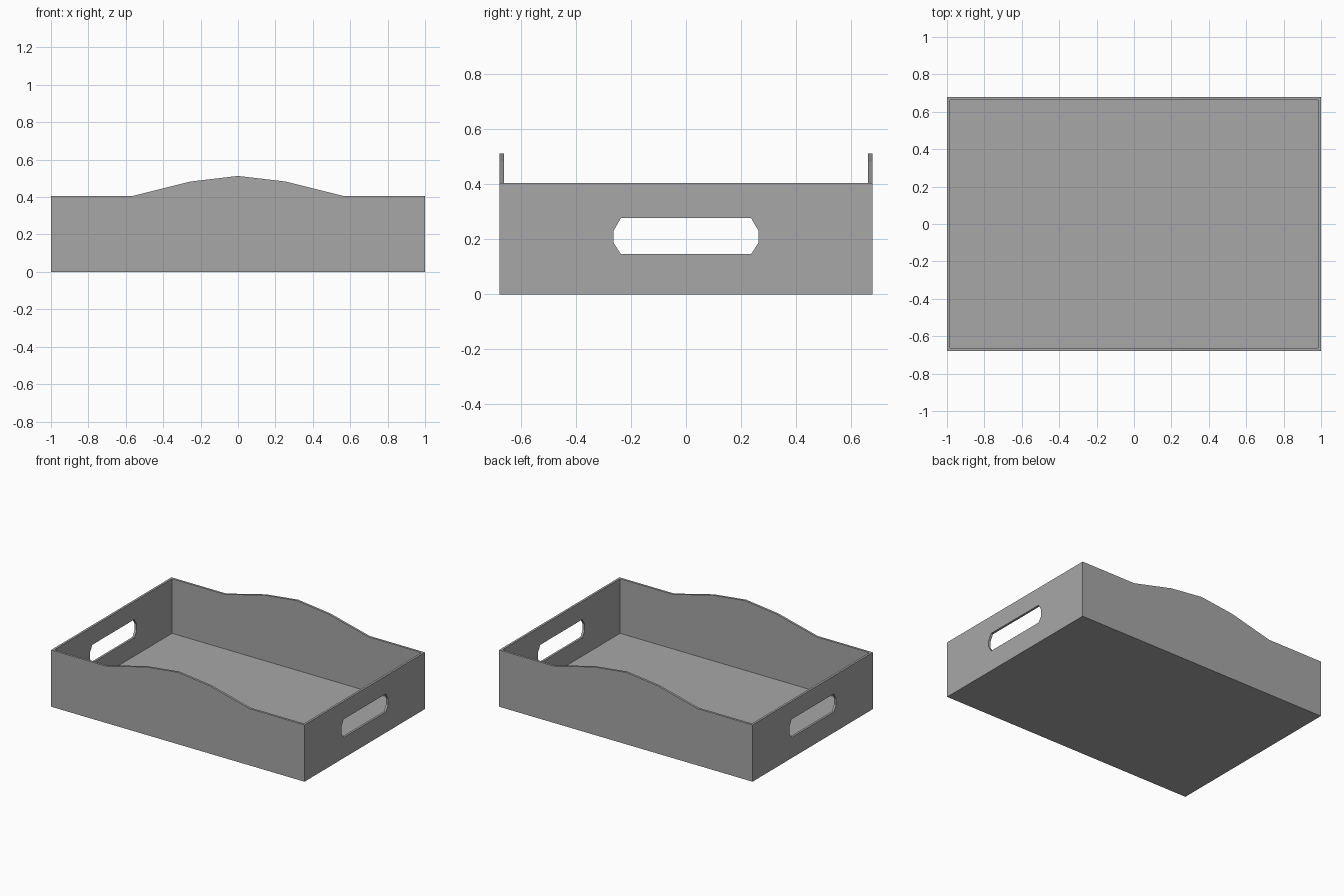
import bpy
import bmesh
from mathutils import Vector

if "Cube" in bpy.data.objects:
    bpy.data.objects.remove(bpy.data.objects["Cube"])

HALF_X, HALF_Y, RIM, T = 1.0, 0.678, 0.405, 0.016

grey = bpy.data.materials.new("plain grey")
grey.use_nodes = True
colour = (0.39, 0.39, 0.39, 1)
grey.diffuse_color = colour
grey.node_tree.nodes["Principled BSDF"].inputs["Base Color"].default_value = colour


def panel(name, loops, place, thickness):
    """Fill an outline (with optional holes) and extrude it into a board."""
    bm = bmesh.new()
    for loop in loops:
        verts = [bm.verts.new(place(u, v)) for u, v in loop]
        for a, b in zip(verts, verts[1:] + verts[:1]):
            bm.edges.new((a, b))
    bmesh.ops.triangle_fill(bm, use_beauty=True, edges=bm.edges[:])
    bmesh.ops.dissolve_limit(bm, angle_limit=0.01, verts=bm.verts[:], edges=bm.edges[:])
    ext = bmesh.ops.extrude_face_region(bm, geom=bm.faces[:], use_keep_orig=True)
    moved = [g for g in ext["geom"] if isinstance(g, bmesh.types.BMVert)]
    bmesh.ops.translate(bm, verts=moved, vec=Vector(thickness))
    bmesh.ops.recalc_face_normals(bm, faces=bm.faces[:])
    mesh = bpy.data.meshes.new(name)
    bm.to_mesh(mesh)
    bm.free()
    mesh.materials.append(grey)
    obj = bpy.data.objects.new(name, mesh)
    bpy.context.collection.objects.link(obj)
    return obj


def rectangle(w, low, high):
    return [(-w, low), (w, low), (w, high), (-w, high)]


# Long walls with a raised, faceted crest
crest = [(0.567, RIM), (0.255, 0.483), (0, 0.513), (-0.255, 0.483), (-0.567, RIM)]
long_wall = [(-HALF_X, 0), (HALF_X, 0), (HALF_X, RIM)] + crest + [(-HALF_X, RIM)]
for name, s in (("front_wall", -1), ("back_wall", 1)):
    panel(name, [long_wall], lambda u, v: (u, s * HALF_Y, v), (0, -s * T, 0))

# End walls with a chamfered handle slot
inner_y = HALF_Y - T
half_slot = [(0.237, 0.147), (0.263, 0.187), (0.263, 0.232), (0.237, 0.277)]
slot = half_slot + [(-u, v) for u, v in reversed(half_slot)]
for name, s in (("right_end_wall", -1), ("left_end_wall", 1)):
    panel(name, [rectangle(inner_y, 0, RIM), slot],
          lambda u, v: (s * HALF_X, u, v), (-s * T, 0, 0))

# Floor board between the walls
panel("floor", [rectangle(HALF_X - T, -inner_y, inner_y)],
      lambda u, v: (u, v, 0), (0, 0, T))
